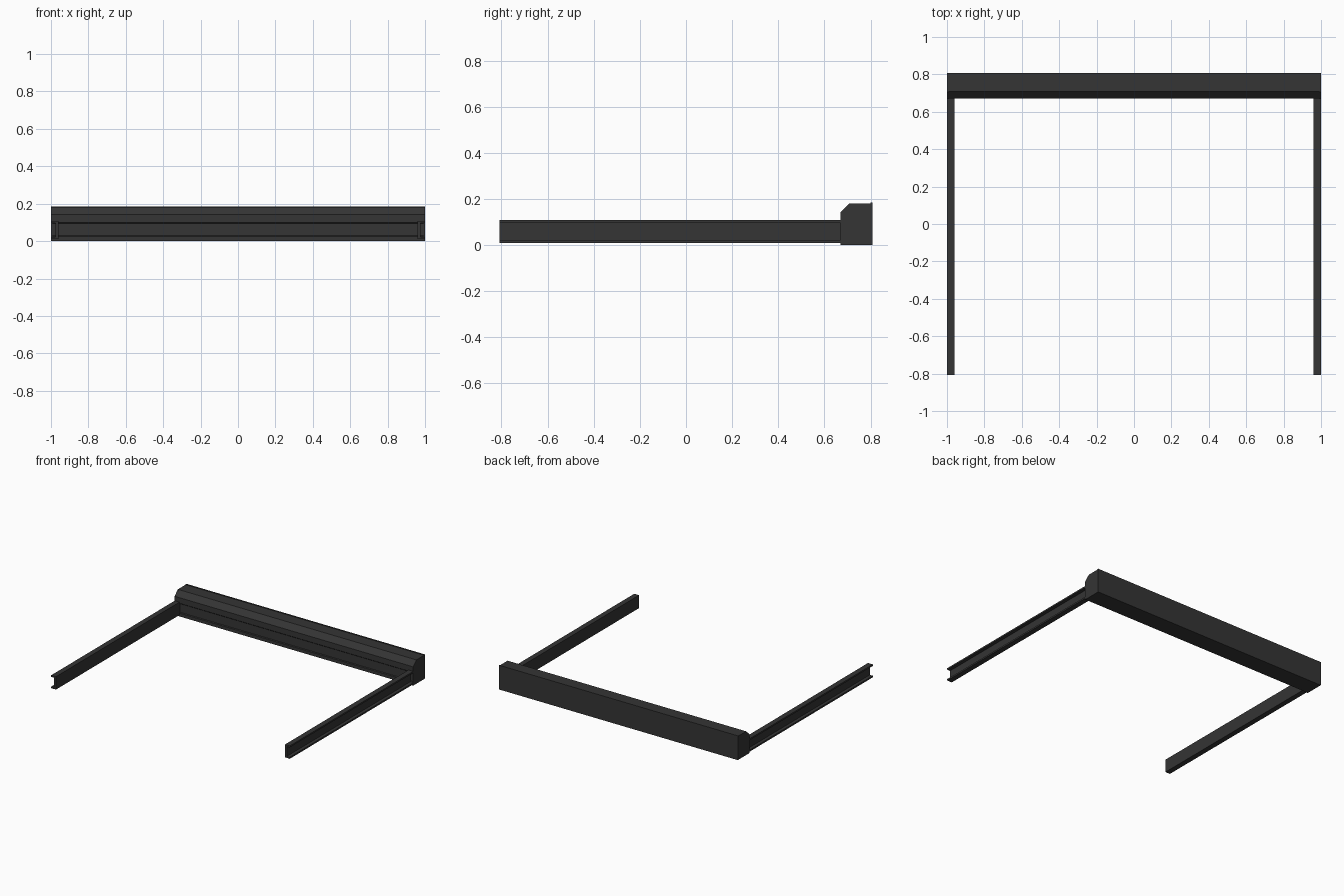
import bpy, bmesh

if "Cube" in bpy.data.objects:
    bpy.data.objects.remove(bpy.data.objects["Cube"])

mat = bpy.data.materials.new("anthracite")
mat.diffuse_color = (0.035, 0.035, 0.035, 1)
mat.use_nodes = True
mat.node_tree.nodes["Principled BSDF"].inputs["Base Color"].default_value = mat.diffuse_color


def extrude(name, profile, axis, start, end):
    """Extrude a closed 2D profile along x (profile = y,z) or y (profile = x,z)."""
    bm = bmesh.new()
    place = (lambda a, b: (start, a, b)) if axis == 'x' else (lambda a, b: (a, start, b))
    face = bm.faces.new([bm.verts.new(place(a, b)) for a, b in profile])
    geom = bmesh.ops.extrude_face_region(bm, geom=[face])["geom"]
    d = end - start
    bmesh.ops.translate(bm, verts=[v for v in geom if isinstance(v, bmesh.types.BMVert)],
                        vec=(d, 0, 0) if axis == 'x' else (0, d, 0))
    bmesh.ops.recalc_face_normals(bm, faces=bm.faces)
    mesh = bpy.data.meshes.new(name)
    bm.to_mesh(mesh)
    bm.free()
    mesh.materials.append(mat)
    obj = bpy.data.objects.new(name, mesh)
    bpy.context.collection.objects.link(obj)
    return obj


# Cassette body: chamfered top front, shallow recessed front band, raised rear lip
body = [(0.67, 0.0), (0.67, 0.025), (0.675, 0.03), (0.675, 0.095), (0.67, 0.10),
        (0.67, 0.142), (0.708, 0.18), (0.80, 0.18), (0.80, 0.184),
        (0.808, 0.184), (0.808, 0.0)]
extrude("cassette_body", body, 'x', -0.992, 0.992)

# End caps with the plain outline
cap = [(0.669, 0.0), (0.669, 0.142), (0.707, 0.18), (0.80, 0.18), (0.80, 0.184),
       (0.808, 0.184), (0.808, 0.0)]
for side, s in (("left", -1), ("right", 1)):
    extrude(side + "_end_cap", cap, 'x', s * 0.992, s * 1.0)

    # Guide rail: C channel, open to the outside
    outer, web, inner = s * 1.0, s * 0.975, s * 0.96
    channel = [(inner, 0.01), (outer, 0.01), (outer, 0.022), (web, 0.022),
               (web, 0.096), (outer, 0.096), (outer, 0.108), (inner, 0.108)]
    extrude(side + "_guide_rail", channel, 'y', -0.808, 0.676)
